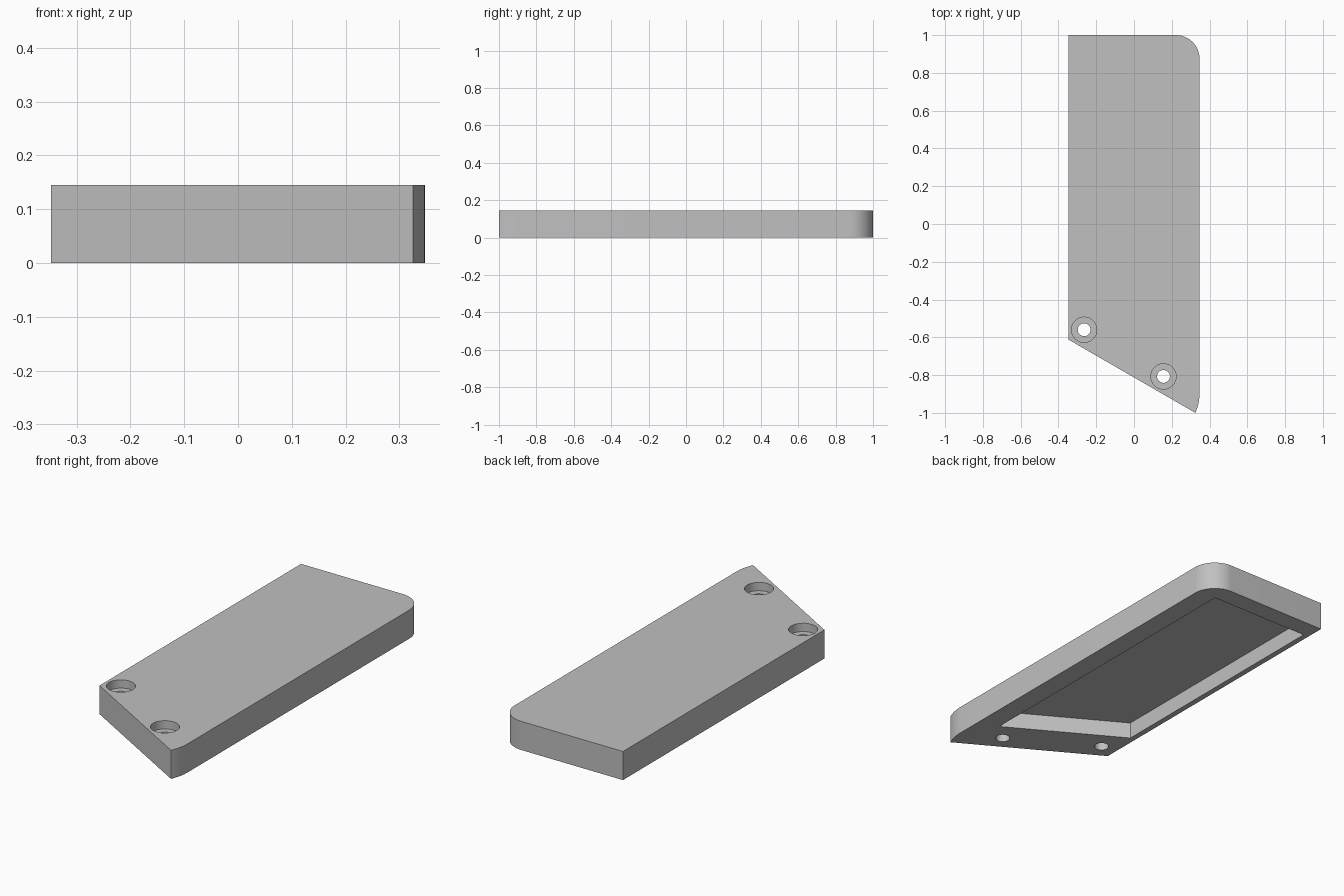
import bpy, bmesh, math

cube = bpy.data.objects.get("Cube")
if cube:
    bpy.data.objects.remove(cube, do_unlink=True)

HALF_W, HEIGHT = 0.347, 0.145
SLOPE = math.tan(math.radians(30))

grey = bpy.data.materials.new("plain grey")
grey.use_nodes = True
grey.diffuse_color = (0.53, 0.53, 0.53, 1)
grey.node_tree.nodes["Principled BSDF"].inputs["Base Color"].default_value = grey.diffuse_color


def arc(cx, cy, r, start, end, steps):
    """Points along an arc, angles in degrees."""
    angles = [math.radians(start + (end - start) * i / steps) for i in range(steps + 1)]
    return [(cx + r * math.cos(a), cy + r * math.sin(a)) for a in angles]


def prism(name, outline, z0, z1):
    """Extrude a counter-clockwise outline from z0 to z1."""
    bm = bmesh.new()
    face = bm.faces.new([bm.verts.new((x, y, z0)) for x, y in outline])
    top = bmesh.ops.extrude_face_region(bm, geom=[face])["geom"]
    bmesh.ops.translate(bm, vec=(0, 0, z1 - z0),
                        verts=[v for v in top if isinstance(v, bmesh.types.BMVert)])
    bmesh.ops.recalc_face_normals(bm, faces=bm.faces)
    mesh = bpy.data.meshes.new(name)
    bm.to_mesh(mesh)
    bm.free()
    mesh.materials.append(grey)
    obj = bpy.data.objects.new(name, mesh)
    bpy.context.collection.objects.link(obj)
    return obj


def cut(target, cutter):
    """Subtract the cutter, then discard it."""
    cutter.hide_render = True
    mod = target.modifiers.new("cut", "BOOLEAN")
    mod.operation, mod.solver, mod.object = "DIFFERENCE", "EXACT", cutter
    bpy.context.view_layer.objects.active = target
    bpy.ops.object.modifier_apply(modifier=mod.name)
    bpy.data.objects.remove(cutter, do_unlink=True)


# Plate: slanted front edge, curved front tip, rounded back corner
tip_r, corner_r = 0.25, 0.125
tip = arc(HALF_W - tip_r, -0.897, tip_r, -24.3, 0, 8)
corner = arc(HALF_W - corner_r, 1 - corner_r, corner_r, 0, 90, 16)
front_left = (-HALF_W, tip[0][1] + (tip[0][0] + HALF_W) * SLOPE)
plate = prism("cover_plate", [front_left] + tip + corner + [(-HALF_W, 1)], 0, HEIGHT)

# Underside pocket, with its front wall parallel to the slanted edge
left, right, back, front = -0.318, 0.242, 0.902, -0.73
pocket = [(left, front + (right - left) * SLOPE), (right, front), (right, back), (left, back)]
cut(plate, prism("pocket_cutter", pocket, -0.1, 0.084))

# Counterbored screw holes
for x, y in [(-0.264, -0.56), (0.156, -0.807)]:
    for r, z0 in [(0.067, HEIGHT - 0.042), (0.034, -0.1)]:
        circle = arc(x, y, r, 0, 360, 32)[:-1]
        cut(plate, prism("hole_cutter", circle, z0, HEIGHT + 0.1))

# Smooth the curved walls, keep the rims sharp
bpy.ops.object.select_all(action="DESELECT")
plate.select_set(True)
bpy.context.view_layer.objects.active = plate
bpy.ops.object.shade_smooth_by_angle(angle=math.radians(20))
